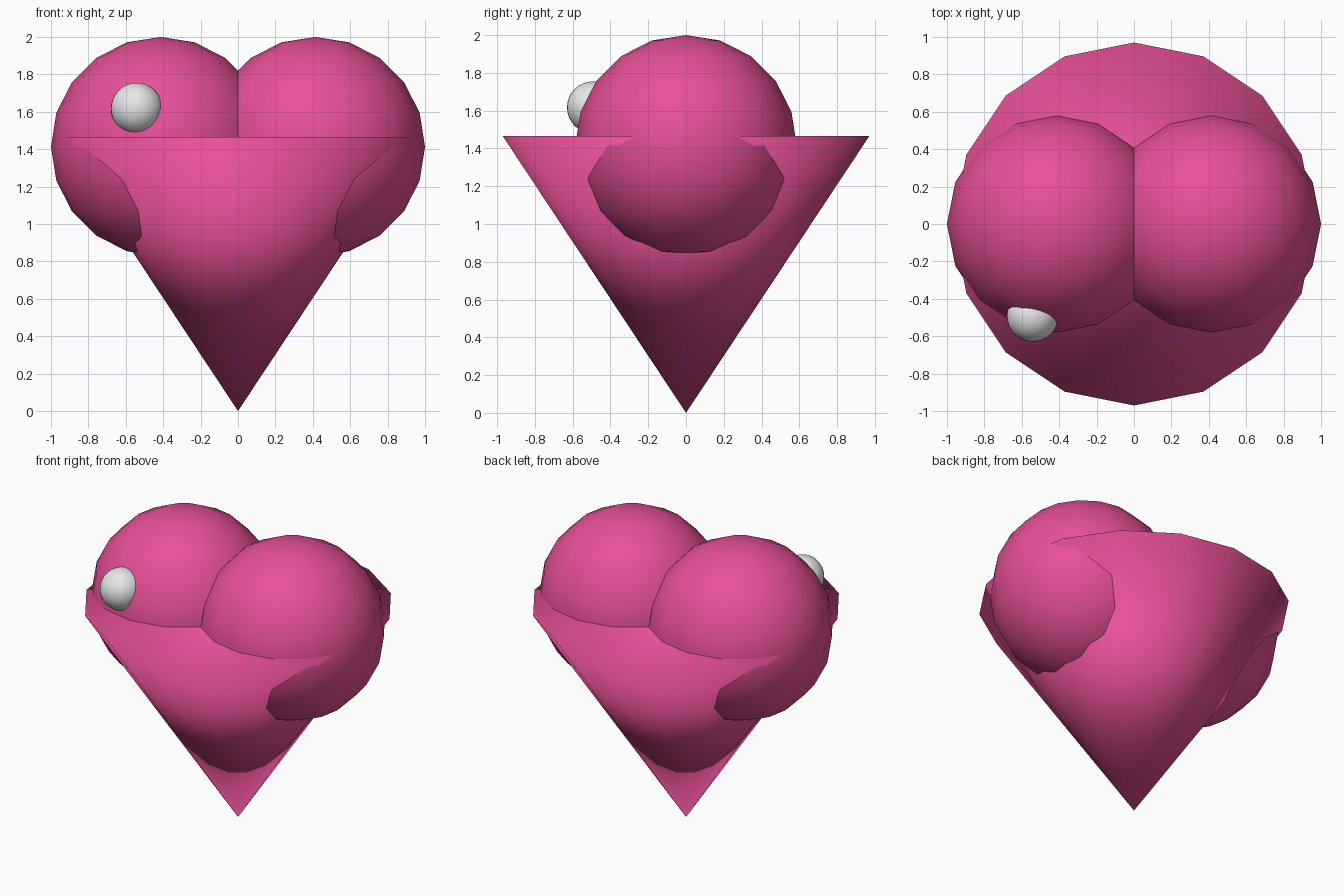
import bpy
from math import pi

cube = bpy.data.objects.get("Cube")
if cube:
    bpy.data.objects.remove(cube, do_unlink=True)


def make_material(name, colour):
    mat = bpy.data.materials.new(name)
    mat.use_nodes = True
    mat.diffuse_color = colour
    mat.node_tree.nodes["Principled BSDF"].inputs["Base Color"].default_value = colour
    return mat


pink = make_material("heart pink", (0.8, 0.08, 0.31, 1))
white = make_material("highlight white", (0.8, 0.8, 0.8, 1))


def finish(name, mat):
    obj = bpy.context.object
    obj.name = name
    obj.data.materials.append(mat)
    bpy.ops.object.shade_smooth()
    return obj


def ball(name, mat, location, radius, segments, rings):
    bpy.ops.mesh.primitive_uv_sphere_add(segments=segments, ring_count=rings,
                                         radius=radius, location=location)
    return finish(name, mat)


# Pointed lower body, tip down, with a softly shaded flat top
CONE_HEIGHT = 1.465
bpy.ops.mesh.primitive_cone_add(vertices=16, radius1=0.97, radius2=0, depth=CONE_HEIGHT,
                                location=(0, 0, CONE_HEIGHT / 2), rotation=(pi, 0, 0))
finish("heart_point", pink)

# Two rounded lobes that meet on the centre line
for side, label in ((1, "left"), (-1, "right")):
    ball(label + "_lobe", pink, (side * 0.413, 0, 1.413), 0.587, 16, 10)

# Small shine spot on the right lobe
ball("shine_spot", white, (-0.542, -0.492, 1.617), 0.138, 32, 16)
